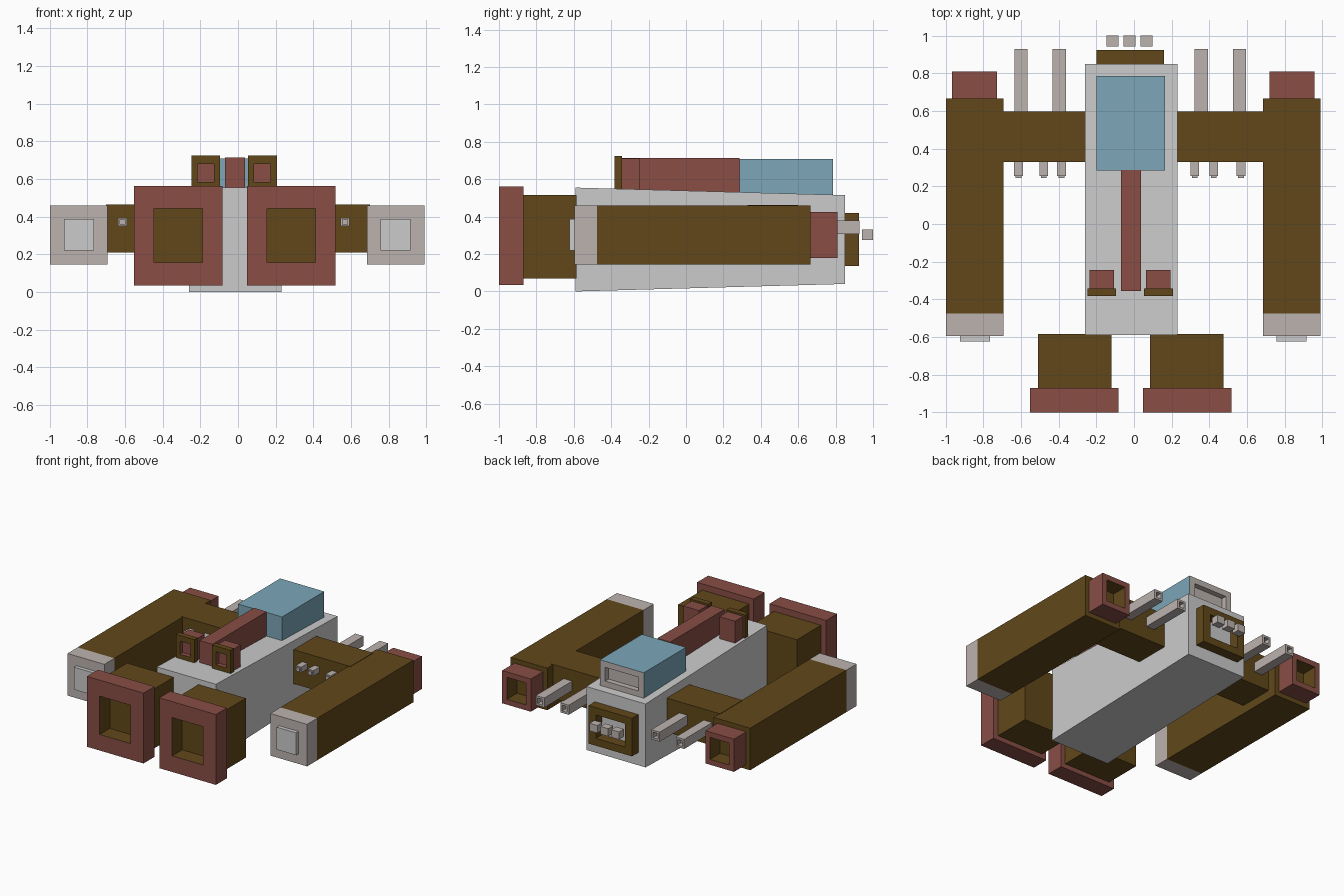
import bpy, bmesh
from mathutils import Vector

if "Cube" in bpy.data.objects:
    bpy.data.objects.remove(bpy.data.objects["Cube"])


def material(name, rgb):
    m = bpy.data.materials.new(name)
    m.diffuse_color = (*rgb, 1)
    m.use_nodes = True
    m.node_tree.nodes["Principled BSDF"].inputs["Base Color"].default_value = m.diffuse_color
    return m


BROWN = material("brown", (0.12, 0.064, 0.010))
RED = material("red", (0.25, 0.075, 0.060))
BLUE = material("blue", (0.20, 0.38, 0.48))
TAUPE = material("taupe", (0.50, 0.45, 0.43))


def box(name, x, y, z, mat=None, end=0, margin=(0, 0), depth=0, end_mat=None, face_mat=None):
    """Box from ranges; end=+1/-1 insets the +y/-y face and sinks it by depth."""
    bm = bmesh.new()
    bmesh.ops.create_cube(bm, size=1)
    for v in bm.verts:
        v.co = Vector([r[0] + (c + 0.5) * (r[1] - r[0]) for c, r in zip(v.co, (x, y, z))])
    if end:
        bm.normal_update()
        face = max(bm.faces, key=lambda f: f.normal.y * end)
        centre = face.calc_center_median()
        mx, mz = margin
        sx, sz = 1 - 2 * mx / (x[1] - x[0]), 1 - 2 * mz / (z[1] - z[0])
        rim = bmesh.ops.inset_individual(bm, faces=[face], thickness=0.01)["faces"]
        half = Vector(((x[1] - x[0]) / 2 * sx, 0, (z[1] - z[0]) / 2 * sz))
        for v in face.verts:
            d = v.co - centre
            v.co.x = centre.x + (half.x if d.x > 0 else -half.x)
            v.co.z = centre.z + (half.z if d.z > 0 else -half.z)
        walls = bmesh.ops.inset_individual(bm, faces=[face], thickness=0, depth=-depth)["faces"]
        if end_mat:
            for f in list(walls) + [face]:
                f.material_index = 1
        if face_mat:
            for f in list(rim) + list(walls) + [face]:
                f.material_index = 1
    mesh = bpy.data.meshes.new(name)
    bm.to_mesh(mesh)
    bm.free()
    for m in (mat, end_mat or face_mat):
        if m:
            mesh.materials.append(m)
    ob = bpy.data.objects.new(name, mesh)
    bpy.context.collection.objects.link(ob)
    return ob


def pair(name, x, y, z, mat=None, axis=-0.0175, **kw):
    """Left box plus its mirror about the plane x = axis."""
    box("left_" + name, x, y, z, mat, **kw)
    box("right_" + name, (2 * axis - x[1], 2 * axis - x[0]), y, z, mat, **kw)


# Fuselage, tapering towards the nose
hull = box("fuselage", (-0.26, 0.23), (-0.59, 0.85), (0, 0.555))
for v in hull.data.vertices:
    if v.co.y > 0:
        v.co.z = 0.515 if v.co.z > 0.3 else 0.04

# Nose intake: four bars around the open hull face, with three sensor blocks
for name, x, z in (("nose_frame_left", (-0.20, -0.14), (0.135, 0.42)),
                   ("nose_frame_right", (0.10, 0.16), (0.135, 0.42)),
                   ("nose_frame_bottom", (-0.14, 0.10), (0.135, 0.19)),
                   ("nose_frame_top", (-0.14, 0.10), (0.365, 0.42))):
    box(name, x, (0.84, 0.925), z, BROWN)
for i in range(3):
    cx = -0.113 + i * 0.09
    box(f"nose_sensor_{i}", (cx - 0.032, cx + 0.032), (0.942, 1.0), (0.275, 0.332), TAUPE)

# Cockpit with recessed windscreen, and dorsal spine
box("cockpit", (-0.20, 0.165), (0.285, 0.785), (0.515, 0.708), BLUE,
    end=1, margin=(0.045, 0.045), depth=0.04, face_mat=TAUPE)
box("dorsal_spine", (-0.07, 0.037), (-0.355, 0.287), (0.52, 0.713), RED)

# Small dorsal thrusters
pair("dorsal_thruster", (-0.235, -0.105), (-0.345, -0.245), (0.54, 0.71), RED, axis=-0.021)
pair("dorsal_thruster_rim", (-0.248, -0.095), (-0.382, -0.342), (0.54, 0.723), BROWN, axis=-0.021,
     end=-1, margin=(0.033, 0.043), depth=0.034, end_mat=RED)

# Main engines and nozzles
pair("engine", (-0.51, -0.12), (-0.87, -0.585), (0.07, 0.515), BROWN)
pair("engine_nozzle", (-0.552, -0.083), (-1.0, -0.87), (0.035, 0.562), RED,
     end=-1, margin=(0.106, 0.12), depth=0.12, end_mat=BROWN)

# Wings joining the pods
box("left_wing", (-0.70, -0.25), (0.33, 0.598), (0.208, 0.463), BROWN)
box("right_wing", (0.22, 0.70), (0.33, 0.598), (0.208, 0.463), BROWN)

# Side pods with hollow muzzle, rear cap and plate
POD = -0.004
pair("pod", (-0.997, -0.692), (-0.475, 0.665), (0.145, 0.46), BROWN, axis=POD)
pair("pod_muzzle", (-0.965, -0.727), (0.665, 0.81), (0.18, 0.425), RED, axis=POD,
     end=1, margin=(0.04, 0.04), depth=0.12, end_mat=BROWN)
pair("pod_rear_cap", (-0.997, -0.692), (-0.595, -0.475), (0.145, 0.46), TAUPE, axis=POD)
pair("pod_rear_plate", (-0.925, -0.765), (-0.623, -0.59), (0.22, 0.388), None, axis=POD)

# Forward gun barrels on the wings
for i, cx in enumerate((-0.60, -0.397)):
    pair(f"gun_barrel_{i}", (cx - 0.035, cx + 0.035), (0.59, 0.928), (0.308, 0.38), TAUPE, axis=-0.02,
         end=1, margin=(0.015, 0.015), depth=0.04)

# Small vents behind the wings
for i, cx in enumerate((-0.613, -0.48, -0.385, 0.323, 0.423, 0.568)):
    box(f"wing_vent_{i}", (cx - 0.023, cx + 0.023), (0.256, 0.34), (0.35, 0.392), TAUPE,
        end=-1, margin=(0.008, 0.008), depth=-0.012)
